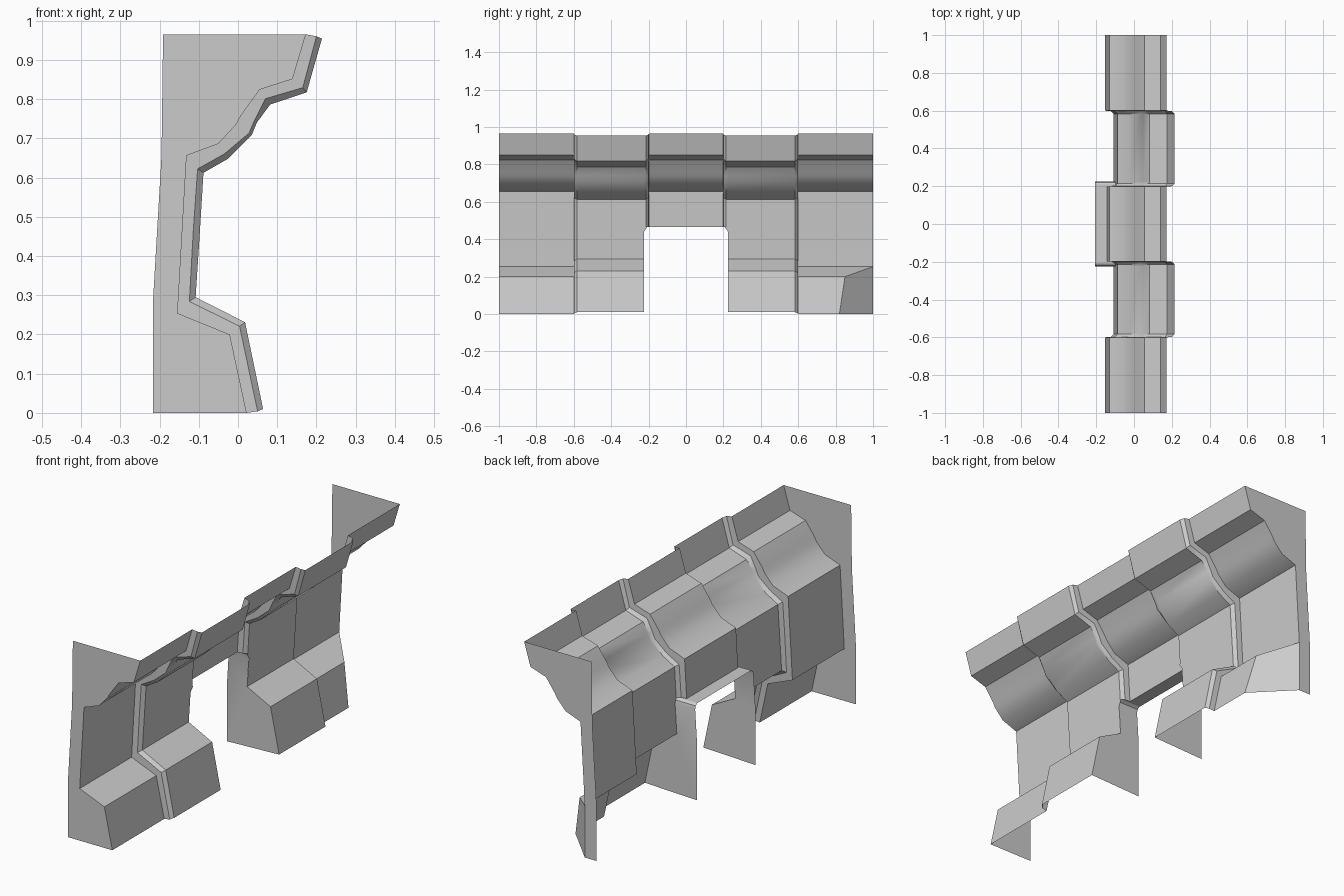
import bpy, bmesh
from math import radians

if "Cube" in bpy.data.objects:
    bpy.data.objects.remove(bpy.data.objects["Cube"])

# Cross-sections (x, z), bottom to top: wall surface, rib shoulder, rib face
BASE = [(.022, 0), (-.021, .2), (-.154, .254), (-.142, .465), (-.131, .656), (-.05, .686),
        (-.005, .735), (.007, .757), (.055, .824), (.139, .851), (.173, .965)]
SHOULDER = [(.05, .004), (.004, .221), (-.124, .284), (-.114, .465), (-.103, .622), (-.035, .66),
            (.028, .713), (.04, .741), (.07, .801), (.165, .829), (.2, .96)]
RIB = [(.064, .01), (.018, .231), (-.108, .295), (-.097, .465), (-.088, .612), (-.025, .648),
       (.035, .708), (.048, .74), (.082, .786), (.175, .817), (.214, .954)]
BACK = [(-.191, .965), (-.195, .655), (-.217, .28), (-.217, 0)]
OPEN_ROW = 3           # profile row at the head of the doorway
DOOR_Y, DOOR_Z = .225, .44


def make_object(name, polys):
    bm = bmesh.new()
    for p in polys:
        bm.faces.new([bm.verts.new(v) for v in p])
    bmesh.ops.remove_doubles(bm, verts=bm.verts, dist=.0005)
    me = bpy.data.meshes.new(name)
    bm.to_mesh(me)
    bm.free()
    ob = bpy.data.objects.new(name, me)
    bpy.context.collection.objects.link(ob)
    bpy.ops.object.select_all(action='DESELECT')
    bpy.context.view_layer.objects.active = ob
    ob.select_set(True)
    bpy.ops.object.shade_smooth_by_angle(angle=radians(33))
    return ob


def at(profile, y):
    return [(x, y, z) for x, z in profile]


# Wall: profiles lofted along y, with two raised ribs and a doorway left out
half = [(-1, BASE), (-.6, BASE), (-.598, SHOULDER), (-.583, RIB), (-DOOR_Y, RIB),
        (-.214, RIB), (-.2, SHOULDER), (-.198, BASE)]
stations = half + [(-y, p) for y, p in reversed(half)]
rows = [at(p, y) for y, p in stations]
for j, y in enumerate((.82, .85)):           # cut-back foot at the +y end
    x, _, z = rows[-1][j]
    rows[-1][j] = (x, y, z)
wall = []
for a, b in zip(rows, rows[1:]):
    mid_y = (a[5][1] + b[5][1]) / 2
    for j in range(len(BASE) - 1):
        if abs(mid_y) < DOOR_Y and j < OPEN_ROW:
            continue
        wall.append([a[j], b[j], b[j + 1], a[j + 1]])
make_object("wall_face", wall)

# End panels, the +y one folding diagonally back to the cut foot
make_object("end_panel_front", [at(BASE + BACK, -1)])
fold = (BASE[2][0], 1, 0)
flat = [fold] + at(BASE[2:] + BACK, 1)
make_object("end_panel_back", [flat[::-1],
            [fold, rows[-1][2], rows[-1][1], rows[-1][0]]])

# Doorway jambs, rounded-off head and ceiling
reveal = []
back_x = -.207
for s in (-1, 1):
    y = s * DOOR_Y
    jamb = at(RIB[:3] + [(-.099, DOOR_Z), (back_x, DOOR_Z), (-.217, .28), (-.217, 0)], y)
    corner = [(-.099, y, DOOR_Z), (-.097, s * .208, .465), (-.097, y, .465)]
    reveal += [jamb[::s], corner[::-s]] if s > 0 else [jamb[::-1], corner]
head = [(-.099, -DOOR_Y, DOOR_Z), (-.098, -.221, .456), (-.097, -.208, .465),
        (-.114, -.2, .465), (-.142, -.198, .465)]
head += [(x, -y, z) for x, y, z in reversed(head)]
for f, g in zip(head, head[1:]):
    reveal.append([f, (back_x, f[1], f[2]), (back_x, g[1], g[2]), g])
make_object("doorway_reveal", reveal)
